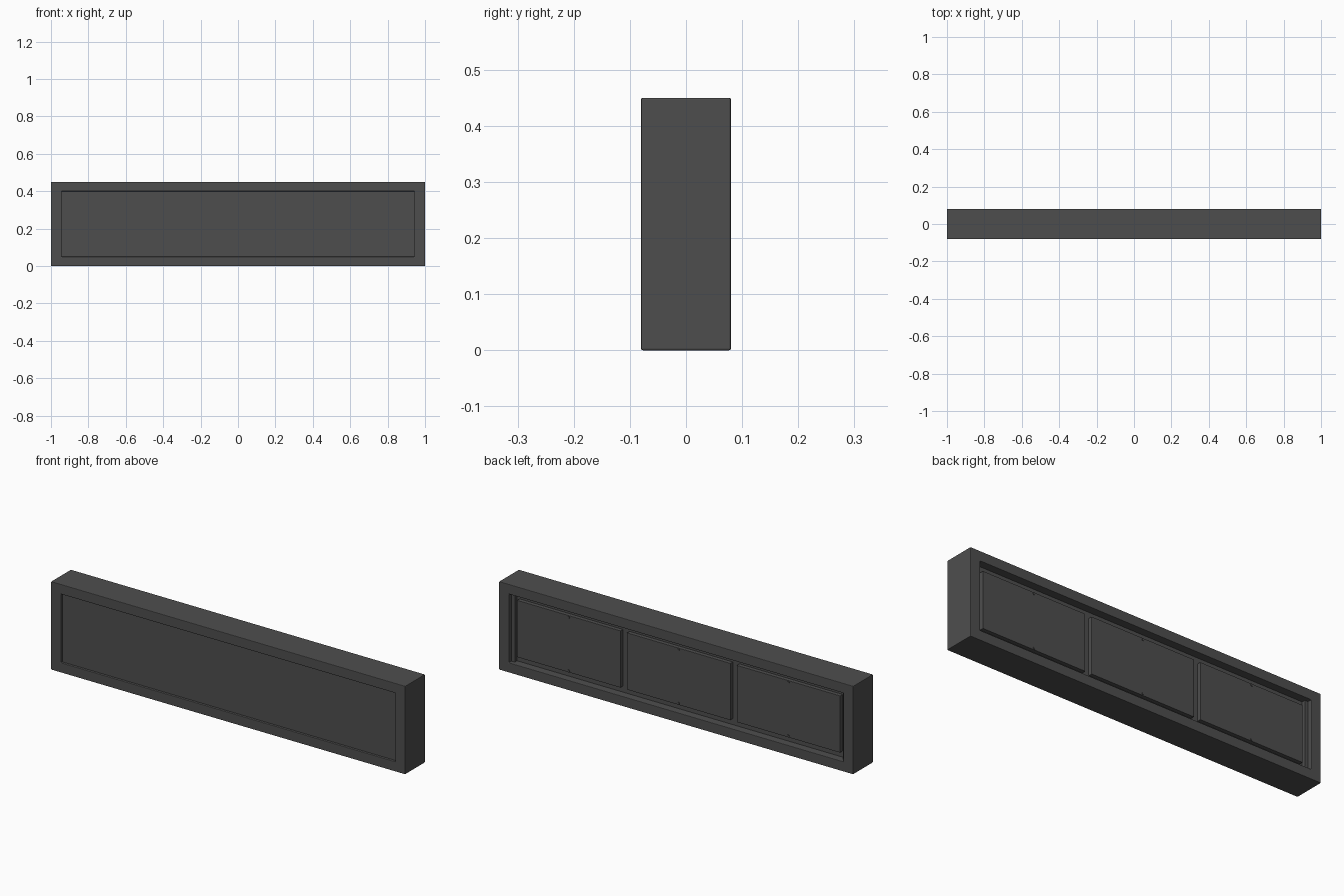
import bpy, bmesh, math
from mathutils import Matrix

if "Cube" in bpy.data.objects:
    bpy.data.objects.remove(bpy.data.objects["Cube"])

dark = bpy.data.materials.new("charcoal_grey")
dark.diffuse_color = (0.076, 0.076, 0.076, 1)
dark.use_nodes = True
dark.node_tree.nodes["Principled BSDF"].inputs["Base Color"].default_value = dark.diffuse_color


def finish(name, bm, bevel=0.0):
    bmesh.ops.recalc_face_normals(bm, faces=bm.faces)
    mesh = bpy.data.meshes.new(name)
    bm.to_mesh(mesh)
    bm.free()
    mesh.materials.append(dark)
    ob = bpy.data.objects.new(name, mesh)
    bpy.context.collection.objects.link(ob)
    if bevel:
        mod = ob.modifiers.new("soft_edges", 'BEVEL')
        mod.width = bevel
        mod.segments = 2
        mod.limit_method = 'ANGLE'
    return ob


def box(name, x0, x1, y0, y1, z0, z1, bevel=0.0):
    bm = bmesh.new()
    bmesh.ops.create_cube(bm, size=1)
    for v in bm.verts:
        v.co = ((x0 + x1) / 2 + v.co.x * (x1 - x0),
                (y0 + y1) / 2 + v.co.y * (y1 - y0),
                (z0 + z1) / 2 + v.co.z * (z1 - z0))
    return finish(name, bm, bevel)


def rect(x, z0, z1):
    return [(-x, z0), (x, z0), (x, z1), (-x, z1)]


# outer cabinet frame: one rectangular ring
bm = bmesh.new()
loops = [[bm.verts.new((x, y, z)) for x, z in rect(*r)]
         for r, y in (((1, 0, 0.45), -0.08), ((1, 0, 0.45), 0.08),
                      ((0.944, 0.05, 0.40), 0.08), ((0.944, 0.05, 0.40), -0.08))]
for k in range(4):
    a, b = loops[k], loops[(k + 1) % 4]
    for i in range(4):
        j = (i + 1) % 4
        bm.faces.new((a[i], a[j], b[j], b[i]))
finish("outer_frame", bm, 0.003)

# front screen, slightly recessed, whose rear is the floor of the back recess
box("front_screen", -0.944, 0.944, -0.068, 0.04, 0.05, 0.40)

# rails at both ends of the back recess
for side, name in ((-1, "left_end_rail"), (1, "right_end_rail")):
    xs = sorted((side * 0.926, side * 0.944))
    box(name, xs[0], xs[1], 0.038, 0.058, 0.05, 0.40)

# three rear access panels, each with a screw at top and bottom
for i in range(3):
    cx = (i - 1) * 0.62
    box(f"rear_panel_{i + 1}", cx - 0.292, cx + 0.292, 0.038, 0.06, 0.08, 0.37, 0.0015)
    for z, where in ((0.088, "lower"), (0.362, "upper")):
        bm = bmesh.new()
        bmesh.ops.create_cone(bm, cap_ends=True, segments=12, radius1=0.006, radius2=0.006,
                              depth=0.008,
                              matrix=Matrix.Translation((cx, 0.06, z)) @
                              Matrix.Rotation(math.pi / 2, 4, 'X'))
        finish(f"{where}_screw_{i + 1}", bm)
